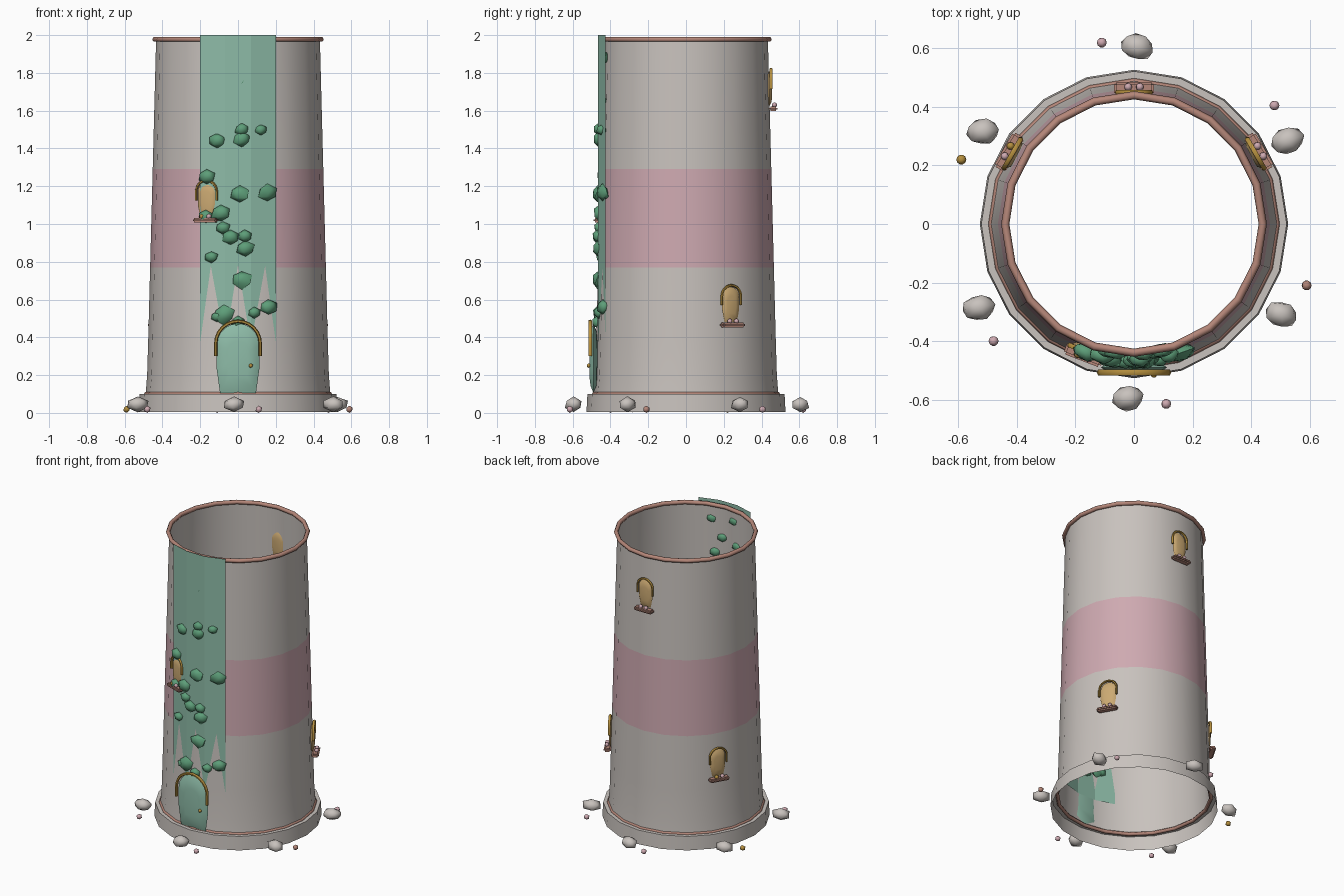
import bpy, bmesh, math, random
from mathutils import Matrix, Vector

random.seed(4)
cube = bpy.data.objects.get("Cube")
if cube:
    bpy.data.objects.remove(cube)


def material(name, r, g, b):
    m = bpy.data.materials.new(name)
    m.use_nodes = True
    m.diffuse_color = (r, g, b, 1)
    m.node_tree.nodes["Principled BSDF"].inputs["Base Color"].default_value = (r, g, b, 1)
    return m


STONE = material("warm grey stone", 0.58, 0.54, 0.51)
PINK = material("dusty pink", 0.62, 0.40, 0.44)
CLAY = material("clay brown", 0.46, 0.24, 0.19)
GOLD = material("old gold", 0.47, 0.28, 0.05)
GLOW = material("window tan", 0.60, 0.40, 0.17)
TEAL = material("pale teal", 0.27, 0.50, 0.39)
LEAF = material("leaf green", 0.11, 0.34, 0.19)

SIDES = 20


def finish(name, bm, mats, matrix=Matrix(), smooth=30):
    bmesh.ops.transform(bm, matrix=matrix, verts=bm.verts)
    mesh = bpy.data.meshes.new(name)
    bm.to_mesh(mesh)
    bm.free()
    ob = bpy.data.objects.new(name, mesh)
    bpy.context.collection.objects.link(ob)
    for m in mats:
        mesh.materials.append(m)
    if smooth:
        bpy.ops.object.select_all(action='DESELECT')
        ob.select_set(True)
        bpy.context.view_layer.objects.active = ob
        bpy.ops.object.shade_smooth_by_angle(angle=math.radians(smooth))
    return ob


def lathe(name, profile, mats, closed=False, smooth=30):
    """Spin (radius, height) points around z."""
    bm = bmesh.new()
    rings = [[bm.verts.new((r * math.cos(2 * math.pi * i / SIDES),
                            r * math.sin(2 * math.pi * i / SIDES), z))
              for i in range(SIDES)] for r, z in profile]
    pairs = list(zip(rings, rings[1:]))
    if closed:
        pairs.append((rings[-1], rings[0]))
    for low, high in pairs:
        for i in range(SIDES):
            j = (i + 1) % SIDES
            bm.faces.new((low[i], low[j], high[j], high[i]))
    return finish(name, bm, mats, smooth=smooth)


def ring(name, radius, z, thick):
    steps = [math.pi / 3 * k for k in range(6)]
    lathe(name, [(radius + thick * math.cos(a), z + thick * math.sin(a)) for a in steps],
          [CLAY], closed=True, smooth=65)


def blob(name, place, size, mat, jitter=0.0, turn=0.0, smooth=60):
    bm = bmesh.new()
    bmesh.ops.create_icosphere(bm, subdivisions=1, radius=1)
    for v in bm.verts:
        v.co *= 1 + random.uniform(-jitter, jitter)
    matrix = Matrix.Translation(place) @ Matrix.Rotation(turn, 4, 'Z') @ Matrix.Diagonal((*size, 1))
    return finish(name, bm, [mat], matrix, smooth)


def wall_radius(z):
    return 0.475 - 0.042 * (z - 0.4) / 1.6


def panel(name, foot, half, bottom, spring, depth, y, mat, matrix):
    """Arched lens-shaped panel, slightly narrower at its foot."""
    outline = [(foot, bottom), (half, (bottom + spring) / 2)]
    outline += [(half * math.cos(k * math.pi / 10), spring + half * math.sin(k * math.pi / 10))
                for k in range(11)]
    outline += [(-half, (bottom + spring) / 2), (-foot, bottom)]
    mid = (bottom + spring + half) / 2
    bm = bmesh.new()
    layers = []
    for t in (-1, -0.7, 0, 0.7, 1):
        s = math.sqrt(1 - 0.75 * t * t)
        layers.append([bm.verts.new((x * s, y + t * depth, mid + (z - mid) * s)) for x, z in outline])
    n = len(outline)
    for a, b in zip(layers, layers[1:]):
        for i in range(n):
            bm.faces.new((a[i], a[(i + 1) % n], b[(i + 1) % n], b[i]))
    bm.faces.new(layers[0])
    bm.faces.new(layers[-1])
    bmesh.ops.recalc_face_normals(bm, faces=bm.faces)
    finish(name, bm, [mat], matrix, 50)


def arch(name, half, foot, spring, thick, y, matrix):
    """Round bar following the top of an opening."""
    path = [(half, foot)]
    path += [(half * math.cos(k * math.pi / 12), spring + half * math.sin(k * math.pi / 12))
             for k in range(13)]
    path.append((-half, foot))
    bm = bmesh.new()
    centre = Vector((0, 0, spring))
    loops = []
    for x, z in path:
        p = Vector((x, 0, z))
        out = (p - centre).normalized() if z >= spring else Vector((math.copysign(1, x), 0, 0))
        loops.append([bm.verts.new(p + out * thick * math.cos(a) + Vector((0, y + 1.3 * thick * math.sin(a), 0)))
                      for a in [math.pi / 3 * k for k in range(6)]])
    for a, b in zip(loops, loops[1:]):
        for i in range(6):
            bm.faces.new((a[i], a[(i + 1) % 6], b[(i + 1) % 6], b[i]))
    bm.faces.new(loops[0])
    bm.faces.new(loops[-1])
    bmesh.ops.recalc_face_normals(bm, faces=bm.faces)
    finish(name, bm, [GOLD], matrix, 65)


def window(name, degrees, z, flower):
    """Window with frame, sill and two flower buds, at an angle around the tower."""
    matrix = Matrix.Rotation(math.radians(degrees + 90), 4, 'Z')
    r = wall_radius(z) + 0.002
    panel(name + "_pane", 0.038, 0.052, z - 0.09, z + 0.045, 0.014, -r, GLOW, matrix)
    arch(name + "_frame", 0.058, z, z + 0.047, 0.007, -r - 0.008, matrix)
    bm = bmesh.new()
    bmesh.ops.create_cube(bm, size=1)
    bmesh.ops.scale(bm, vec=(0.135, 0.045, 0.025), verts=bm.verts)
    bmesh.ops.bevel(bm, geom=bm.edges[:], offset=0.008, segments=2, affect='EDGES')
    bmesh.ops.translate(bm, vec=(0, -r - 0.02, z - 0.105), verts=bm.verts)
    finish(name + "_sill", bm, [CLAY], matrix, 40)
    for side, mat in ((-1, flower), (1, PINK)):
        place = matrix @ Vector((side * 0.02, -r - 0.026, z - 0.085))
        blob(name + "_bud", place, (0.015,) * 3, mat)


# Tower shell with a pink middle band, open at both ends
heights = (0.4, 0.77, 1.29, 1.985)
tower = lathe("tower_wall", [(0.489, 0.1), (0.481, 0.2)] + [(wall_radius(z), z) for z in heights],
              [STONE, PINK])
for f in tower.data.polygons:
    f.material_index = 1 if 0.77 < f.center.z < 1.29 else 0

# Foot ring and trims
lathe("tower_base", [(0.527, 0.005), (0.522, 0.1), (0.485, 0.1)], [STONE])
ring("base_trim", 0.486, 0.1, 0.012)
ring("top_trim", 0.440, 1.977, 0.014)

# Ivy backing: three-sided curved sheet down the front
bm = bmesh.new()
columns = []
for k in range(4):
    a = math.radians(-90 - 25.2 + 16.8 * k)
    columns.append([bm.verts.new((0.47 * math.cos(a), 0.47 * math.sin(a), z)) for z in (0.3, 2.0)])
for a, b in zip(columns, columns[1:]):
    bm.faces.new((a[0], b[0], b[1], a[1]))
finish("ivy_sheet", bm, [TEAL], smooth=0)

# Ivy leaf clumps: x, height, size
leaves = [(-.11, 1.44, .05), (.02, 1.5, .04), (.02, 1.45, .05), (.12, 1.5, .035),
          (-.165, 1.25, .05), (.01, 1.16, .055), (.155, 1.165, .055), (-.09, 1.06, .055),
          (-.17, 1.04, .045), (-.08, .98, .04), (-.04, .93, .05), (.035, .935, .04),
          (.04, .87, .05), (-.14, .825, .037), (.02, .705, .057), (-.075, .52, .06),
          (.085, .53, .037), (.16, .56, .052), (0, .48, .04), (-.11, .51, .035)]
for x, z, s in leaves:
    r = 0.468 if z < 1.4 else 0.462
    blob("ivy_leaf", (x, -math.sqrt(r * r - x * x), z), (s, 0.03, s * 0.85), LEAF, 0.1,
         math.asin(x / r))
# Clumps that mostly grow on the inside of the wall
for x, z in ((.1, 1.88), (-.065, 1.9), (.03, 1.76), (-.09, 1.73), (.08, 1.65)):
    blob("inner_ivy_leaf", (x, -math.sqrt(0.443 ** 2 - x * x), z), (0.042, 0.026, 0.035), LEAF, 0.1,
         math.asin(x / 0.443))

# Door
panel("door", 0.095, 0.113, 0.105, 0.36, 0.022, -0.49, TEAL, Matrix())
arch("door_frame", 0.118, 0.3, 0.367, 0.009, -0.507, Matrix())
blob("door_knob", (0.068, -0.515, 0.25), (0.012,) * 3, GOLD)

# Windows
window("front_window", 249, 1.125, GOLD)
window("left_window", 30, 0.57, PINK)
window("back_window", 90, 1.715, PINK)
window("right_window", 150, 0.57, GOLD)

# Rocks and pebbles around the foot
for x, y in ((.01, .605), (.525, .285), (.505, -.31), (-.02, -.595), (-.53, -.285), (-.515, .315)):
    blob("rock", (x, y, 0.045), (0.062, 0.048, 0.04), STONE, 0.08, random.uniform(-0.4, 0.4))
pebbles = [(-.11, .62, PINK), (.48, .405, PINK), (.59, -.21, CLAY),
           (.11, -.615, PINK), (-.48, -.4, PINK), (-.59, .22, GOLD)]
for x, y, mat in pebbles:
    blob("pebble", (x, y, 0.019), (0.019,) * 3, mat)
